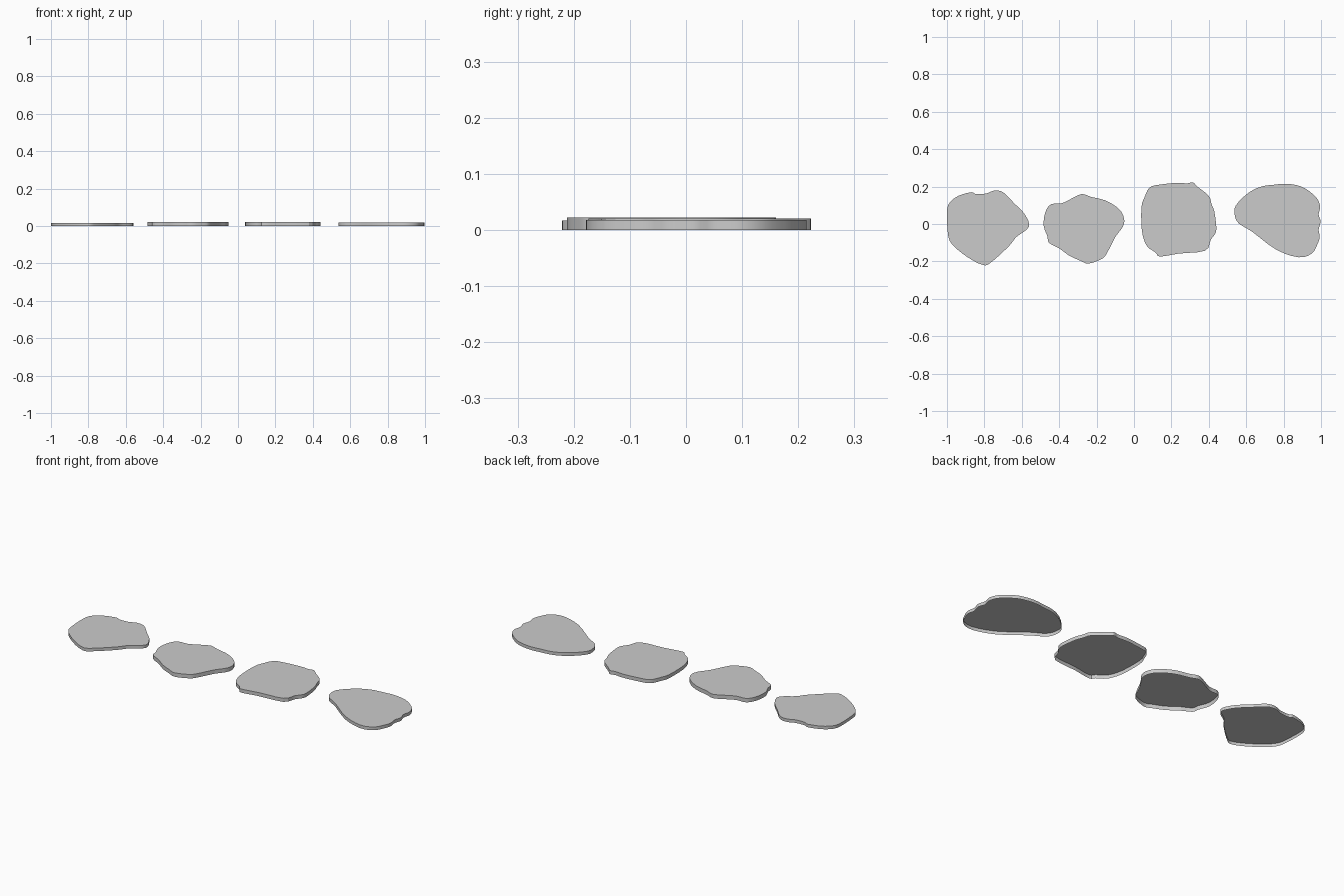
import bpy
import bmesh
from mathutils import Vector

if "Cube" in bpy.data.objects:
    bpy.data.objects.remove(bpy.data.objects["Cube"])


def rounded(points, steps=3):
    """Closed Catmull-Rom curve through the outline points."""
    pts = [Vector(p) for p in points]
    n = len(pts)
    out = []
    for i in range(n):
        a, b, c, d = (pts[(i + k) % n] for k in (-1, 0, 1, 2))
        for s in range(steps):
            t = s / steps
            out.append(0.5 * (2 * b + (c - a) * t
                              + (2 * a - 5 * b + 4 * c - d) * t ** 2
                              + (3 * b - a - 3 * c + d) * t ** 3))
    return out


def stone(name, height, outline):
    """Flat slab: top face and upright rim, open underneath."""
    bm = bmesh.new()
    top = [bm.verts.new((p.x, p.y, height)) for p in rounded(outline)]
    low = [bm.verts.new((v.co.x, v.co.y, 0)) for v in top]
    bm.faces.new(top)
    for i in range(len(top)):
        j = (i + 1) % len(top)
        bm.faces.new((top[i], low[i], low[j], top[j]))
    bm.normal_update()
    if next(f for f in bm.faces if len(f.verts) > 4).normal.z < 0:
        bmesh.ops.reverse_faces(bm, faces=bm.faces)
    mesh = bpy.data.meshes.new(name)
    bm.to_mesh(mesh)
    bm.free()
    obj = bpy.data.objects.new(name, mesh)
    bpy.context.collection.objects.link(obj)
    bpy.ops.object.select_all(action='DESELECT')
    obj.select_set(True)
    bpy.context.view_layer.objects.active = obj
    bpy.ops.object.shade_smooth_by_angle(angle=0.5)


# Four stepping stones, left to right (outlines clockwise)
stone("stepping_stone_1", 0.017, [
    (-1, .07), (-.985, .115), (-.94, .15), (-.87, .17), (-.845, .16),
    (-.79, .163), (-.75, .178), (-.70, .17), (-.64, .11), (-.59, .06),
    (-.56, 0), (-.58, -.035), (-.63, -.07), (-.67, -.12), (-.77, -.21),
    (-.81, -.218), (-.87, -.19), (-.94, -.14), (-.985, -.09), (-.997, -.03)])
stone("stepping_stone_2", 0.022, [
    (-.475, .06), (-.445, .105), (-.39, .11), (-.345, .13), (-.28, .16),
    (-.23, .145), (-.15, .125), (-.08, .08), (-.053, .03), (-.06, -.015),
    (-.10, -.07), (-.15, -.165), (-.18, -.19), (-.245, -.212), (-.29, -.195),
    (-.345, -.17), (-.40, -.13), (-.455, -.10), (-.463, -.065), (-.483, -.01)])
stone("stepping_stone_3", 0.02, [
    (.04, .09), (.055, .14), (.083, .195), (.135, .21), (.23, .22),
    (.285, .217), (.315, .222), (.345, .195), (.40, .15), (.415, .105),
    (.43, .065), (.44, -.015), (.435, -.05), (.41, -.085), (.38, -.143),
    (.24, -.158), (.14, -.174), (.115, -.152), (.067, -.115), (.042, -.035)])
stone("stepping_stone_4", 0.018, [
    (.538, .05), (.545, .10), (.61, .165), (.68, .20), (.75, .21),
    (.82, .215), (.895, .20), (.95, .165), (.983, .13), (.995, .09),
    (.987, .05), (.998, .013), (.987, -.03), (.993, -.07), (.98, -.11),
    (.95, -.158), (.88, -.178), (.76, -.137), (.63, -.04), (.56, .003)])
